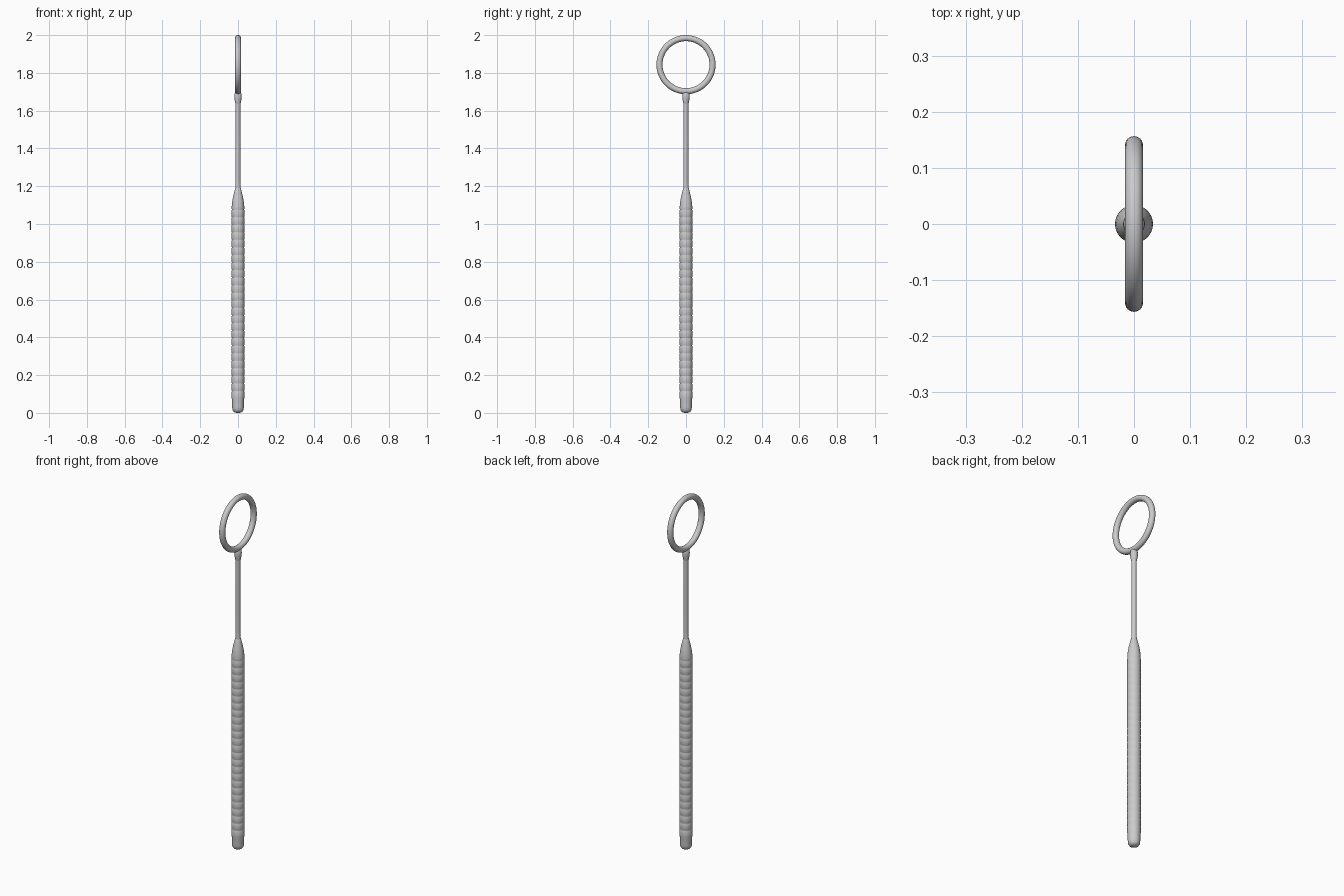
import bpy, bmesh, math

if "Cube" in bpy.data.objects:
    bpy.data.objects.remove(bpy.data.objects["Cube"])


def lathe(name, profile, steps=48):
    """Spin a (radius, z) profile around the z axis."""
    bm = bmesh.new()
    verts = [bm.verts.new((r, 0, z)) for r, z in profile]
    edges = [bm.edges.new(p) for p in zip(verts, verts[1:])]
    bmesh.ops.spin(bm, geom=verts + edges, cent=(0, 0, 0), axis=(0, 0, 1),
                   angle=math.tau, steps=steps)
    bmesh.ops.remove_doubles(bm, verts=bm.verts, dist=1e-5)
    bmesh.ops.recalc_face_normals(bm, faces=bm.faces)
    mesh = bpy.data.meshes.new(name)
    bm.to_mesh(mesh)
    bm.free()
    obj = bpy.data.objects.new(name, mesh)
    bpy.context.collection.objects.link(obj)
    smooth(obj)
    return obj


def smooth(obj):
    bpy.ops.object.select_all(action='DESELECT')
    obj.select_set(True)
    bpy.context.view_layer.objects.active = obj
    bpy.ops.object.shade_smooth_by_angle(angle=math.radians(40))


# Handle: rounded butt, fine shallow grip rings, tapered shoulder
handle = [(0, 0), (0.014, 0.001), (0.023, 0.006), (0.029, 0.015), (0.031, 0.03), (0.032, 0.07)]
for i in range(25):
    z = 0.08 + i * 0.04
    handle += [(0.0338, z), (0.0338, z + 0.032), (0.033, z + 0.034), (0.033, z + 0.038)]
handle += [(0.0335, 1.08), (0.0335, 1.09), (0.031, 1.115), (0.026, 1.145),
           (0.020, 1.170), (0.0155, 1.188), (0.012, 1.195), (0, 1.195)]
lathe("handle", handle)

# Thin shaft
lathe("shaft", [(0, 1.18), (0.0145, 1.18), (0.013, 1.21), (0.0125, 1.25),
                (0.0125, 1.60), (0.0135, 1.63), (0.0135, 1.65), (0, 1.65)], 32)

# Swollen collar joining shaft and ring
lathe("collar", [(0, 1.628), (0.0125, 1.63), (0.015, 1.643), (0.0185, 1.66),
                 (0.0195, 1.675), (0.0185, 1.688), (0.015, 1.697), (0, 1.703)], 32)

# Ring head standing in the YZ plane
bpy.ops.mesh.primitive_torus_add(major_radius=0.1405, minor_radius=0.016,
                                 major_segments=72, minor_segments=24,
                                 location=(0, 0, 1.8435),
                                 rotation=(0, math.pi / 2, 0))
ring = bpy.context.object
ring.name = "ring_head"
smooth(ring)
